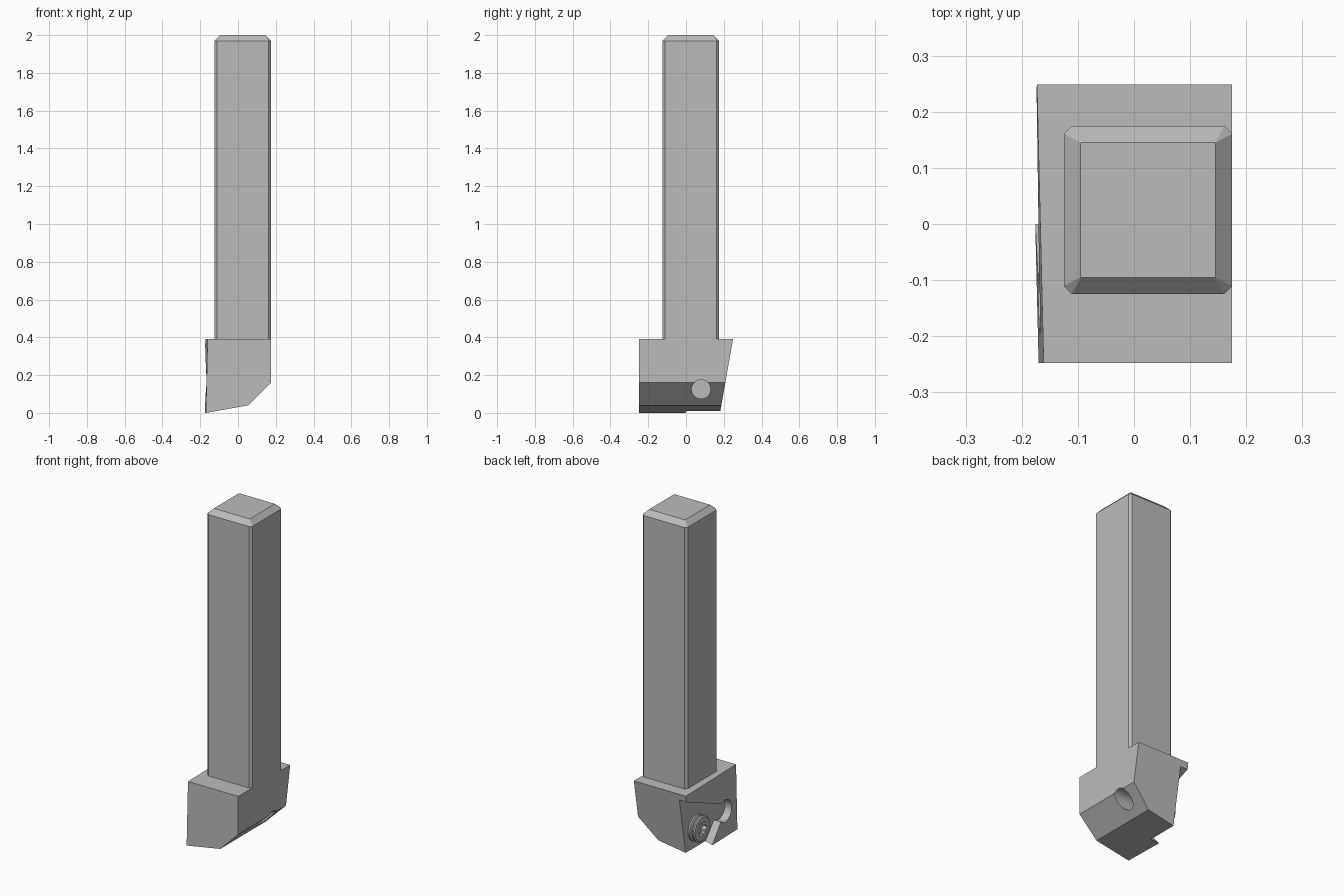
import bpy, bmesh
from math import sin, cos, pi, radians
from mathutils import Matrix

old = bpy.data.objects.get("Cube")
if old:
    bpy.data.objects.remove(old)

steel = bpy.data.materials.new("grey_steel")
steel.use_nodes = True
steel.diffuse_color = (0.5, 0.5, 0.5, 1)
steel.node_tree.nodes["Principled BSDF"].inputs["Base Color"].default_value = (0.5, 0.5, 0.5, 1)


def make(name, bm):
    bmesh.ops.recalc_face_normals(bm, faces=bm.faces)
    mesh = bpy.data.meshes.new(name)
    bm.to_mesh(mesh)
    bm.free()
    mesh.materials.append(steel)
    obj = bpy.data.objects.new(name, mesh)
    bpy.context.collection.objects.link(obj)
    return obj


def loft(name, rings):
    """Closed solid through matching rings of points."""
    bm = bmesh.new()
    loops = [[bm.verts.new(p) for p in ring] for ring in rings]
    n = len(loops[0])
    for a, b in zip(loops, loops[1:]):
        for i in range(n):
            j = (i + 1) % n
            bm.faces.new((a[i], a[j], b[j], b[i]))
    bm.faces.new(loops[0])
    bm.faces.new(loops[-1])
    return make(name, bm)


def along_x(name, outline, x0, x1):
    return loft(name, [[(x, y, z) for y, z in outline] for x in (x0, x1)])


def circle(y, z, r, n=40):
    return [(y + r * cos(2 * pi * i / n), z + r * sin(2 * pi * i / n)) for i in range(n)]


def cut(obj, cutter):
    mod = obj.modifiers.new(cutter.name, "BOOLEAN")
    mod.operation = "DIFFERENCE"
    mod.solver = "EXACT"
    mod.object = cutter
    bpy.context.view_layer.update()
    result = bpy.data.meshes.new_from_object(
        obj.evaluated_get(bpy.context.evaluated_depsgraph_get()))
    obj.modifiers.clear()
    obj.data = result
    bpy.data.objects.remove(cutter)


def smooth(obj):
    bpy.ops.object.select_all(action="DESELECT")
    obj.select_set(True)
    bpy.context.view_layer.objects.active = obj
    bpy.ops.object.shade_smooth_by_angle(angle=radians(25))


# Square shank with narrow corner chamfers and a bevelled top
def shank_ring(h, c, z):
    k = h - c
    pts = [(h, -k), (h, k), (k, h), (-k, h), (-h, k), (-h, -k), (-k, -h), (k, -h)]
    return [(0.025 + x, 0.025 + y, z) for x, y in pts]


loft("shank", [shank_ring(0.15, 0.014, 0.38), shank_ring(0.15, 0.014, 1.97),
               shank_ring(0.12, 0.0005, 2.0)])


# Head with a slightly tilted cutting side and a sloping back
def side_x(y, z):
    return -0.167 - 0.024 * y + 0.023 * (z - 0.39)


def head_ring(back):
    ring = []
    for x, z in [(None, 0), (0.055, 0.04), (0.175, 0.16), (0.175, 0.39), (None, 0.39)]:
        y = 0.18 + 0.176 * z if back else -0.248
        ring.append((side_x(y, z) if x is None else x, y, z))
    return ring


head = loft("tool_head", [head_ring(False), head_ring(True)])

# Insert pocket, its corner relief and the screw hole
cut(head, along_x("pocket_cutter", [(0.1, -0.12), (-0.154, 0.185), (0.4, 0.418), (0.4, -0.12)],
                  -0.3, -0.125))
cut(head, along_x("relief_cutter", circle(-0.132, 0.155, 0.065), -0.3, -0.123))
cut(head, along_x("hole_cutter", circle(0.08, 0.125, 0.05), 0.03, 0.3))
smooth(head)

# Clamp screw: grooved round head with a six-lobed socket
profile = [(-0.115, 0.05), (-0.125, 0.078), (-0.135, 0.078), (-0.14, 0.062),
           (-0.147, 0.062), (-0.152, 0.078), (-0.160, 0.078), (-0.166, 0.07)]
screw = loft("clamp_screw", [[(x, y, z) for y, z in circle(0.08, 0.125, r)] for x, r in profile])
star = []
for i in range(48):
    a = 2 * pi * i / 48
    r = 0.036 + 0.008 * cos(6 * a)
    star.append((0.08 + r * cos(a), 0.125 + r * sin(a)))
cut(screw, along_x("socket_cutter", star, -0.2, -0.14))
smooth(screw)
